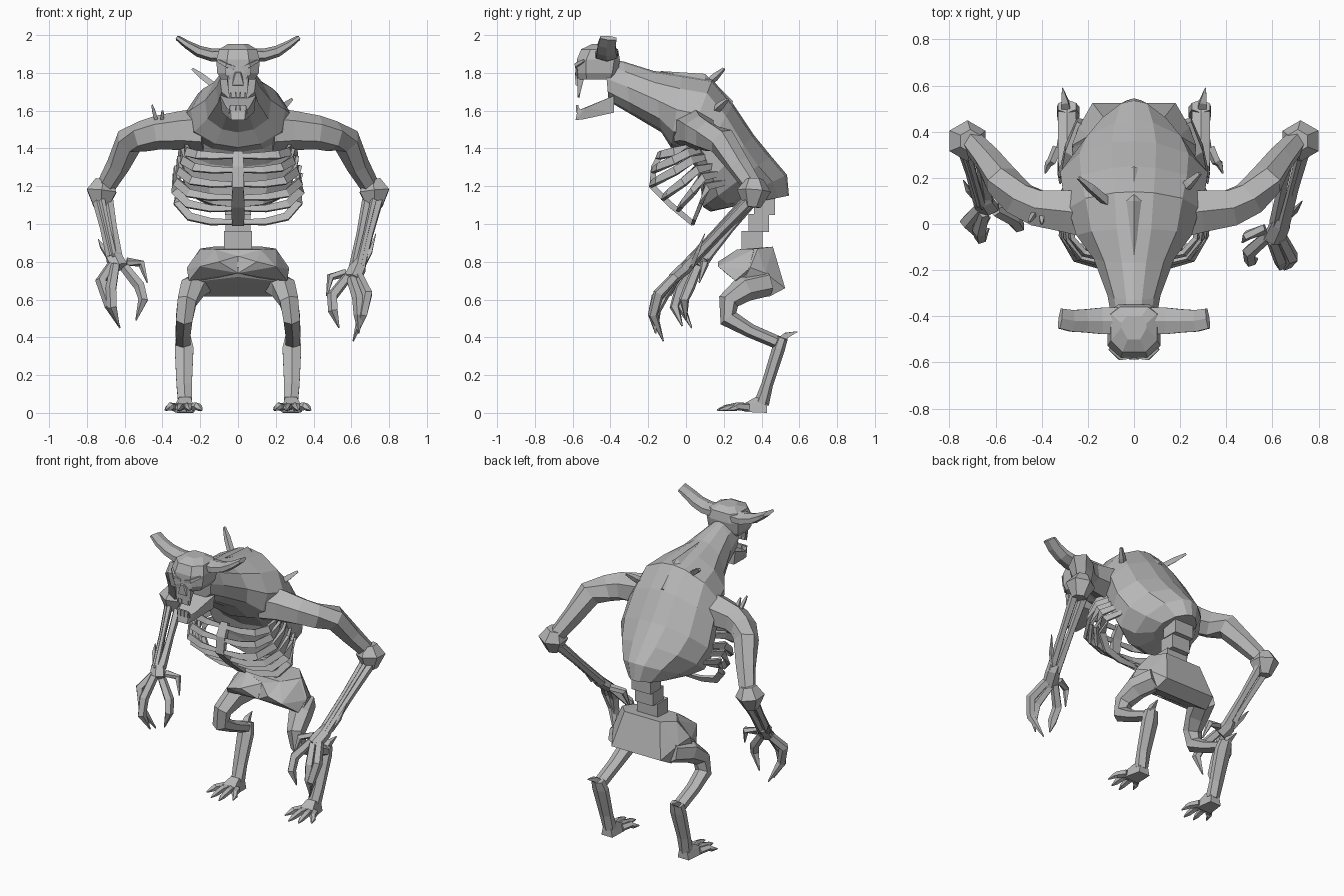
import bpy, bmesh, math
from mathutils import Vector as V

bone = bpy.data.materials.new("bone grey")
bone.diffuse_color = (0.47, 0.47, 0.47, 1)


def finish(name, bm):
    bmesh.ops.recalc_face_normals(bm, faces=bm.faces)
    me = bpy.data.meshes.new(name)
    bm.to_mesh(me)
    bm.free()
    me.materials.append(bone)
    ob = bpy.data.objects.new(name, me)
    bpy.context.collection.objects.link(ob)


def loft(name, rings):
    bm = bmesh.new()
    rs = [[bm.verts.new(p) for p in r] for r in rings]
    n = len(rs[0])
    for a, b in zip(rs, rs[1:]):
        for i in range(n):
            j = (i + 1) % n
            bm.faces.new((a[i], a[j], b[j], b[i]))
    bm.faces.new(rs[0])
    bm.faces.new(rs[-1])
    finish(name, bm)


def tube(name, pts, radii, ref=(1, 0, 0), sides=6, s=1):
    """Faceted limb along pts; radii are numbers or (along ref, across ref)."""
    pts = [V((p[0] * s, p[1], p[2])) for p in pts]
    rings = []
    for i, p in enumerate(pts):
        t = (pts[min(i + 1, len(pts) - 1)] - pts[max(i - 1, 0)]).normalized()
        u = V(ref) - t * t.dot(V(ref))
        u.normalize()
        w = t.cross(u)
        r = radii[i]
        a, b = r if isinstance(r, tuple) else (r, r)
        angs = [2 * math.pi * (k + 0.5) / sides for k in range(sides)]
        rings.append([p + u * a * math.cos(g) + w * b * math.sin(g) for g in angs])
    loft(name, rings)


def hull(name, pts, s=1, mirror=False):
    bm = bmesh.new()
    for p in pts:
        bm.verts.new((p[0] * s, p[1], p[2]))
        if mirror and p[0]:
            bm.verts.new((-p[0], p[1], p[2]))
    res = bmesh.ops.convex_hull(bm, input=bm.verts)
    junk = {g for g in res["geom_interior"] + res["geom_unused"] if isinstance(g, bmesh.types.BMVert)}
    bmesh.ops.delete(bm, geom=list(junk), context='VERTS')
    bmesh.ops.dissolve_limit(bm, angle_limit=0.02, verts=bm.verts, edges=bm.edges)
    finish(name, bm)


def box(name, c, d):
    hull(name, [(c[0] + i * d[0] / 2, c[1] + j * d[1] / 2, c[2] + k * d[2] / 2)
                for i in (-1, 1) for j in (-1, 1) for k in (-1, 1)])


# hunched body: back point (y, z), belly point (y, z), half width
sections = [((-.43, 1.88), (-.41, 1.65), .095), ((-.33, 1.86), (-.29, 1.58), .115),
            ((-.17, 1.81), (-.13, 1.485), .175), ((-.02, 1.79), (-.08, 1.405), .25),
            ((.14, 1.765), (-.01, 1.38), .285), ((.25, 1.635), (.05, 1.30), .31),
            ((.36, 1.47), (.08, 1.18), .32), ((.45, 1.36), (.09, 1.09), .275),
            ((.535, 1.26), (.13, 1.065), .19), ((.545, 1.15), (.24, 1.09), .11)]
half = [(.30, .03), (.74, .19), (1, .48), (.92, .78), (.48, .95)]
prof = [(0, 0)] + half + [(0, 1)] + [(-a, t) for a, t in reversed(half)]
loft("hunched_body", [[(w * a, d[0] + (v[0] - d[0]) * t, d[1] + (v[1] - d[1]) * t)
                       for a, t in prof] for d, v, w in sections])
# ridge along the upper back
hull("back_ridge", [(.04, .1, 1.76), (0, -.14, 1.81), (0, .1, 1.795), (0, .25, 1.65), (.03, .24, 1.63)], mirror=True)

# skull
loft("skull", [[(x * w, y, z) for x, y in
                ((-.5, f), (.5, f), (1, f + .05), (1, b - .03), (.6, b), (-.6, b), (-1, b - .03), (-1, f + .05))]
               for z, w, f, b in ((1.765, .09, -.575, -.37), (1.80, .11, -.58, -.36), (1.87, .115, -.578, -.35),
                                  (1.925, .10, -.555, -.36), (1.952, .055, -.50, -.40))])
hull("upper_jaw", [(.055, -.575, 1.78), (.05, -.575, 1.70), (.06, -.54, 1.77), (.045, -.56, 1.69)], mirror=True)
hull("nose", [(.012, -.588, 1.80), (.03, -.585, 1.735), (.02, -.57, 1.81), (.03, -.56, 1.73)], mirror=True)
hull("lower_jaw", [(.095, -.38, 1.68), (.085, -.38, 1.59), (.06, -.53, 1.615), (.04, -.575, 1.60),
                   (.035, -.585, 1.55), (.045, -.54, 1.555)], mirror=True)
for s in (-1, 1):
    tube("brow", [(.015, -.575, 1.825), (.06, -.58, 1.84), (.105, -.54, 1.865)], [.012, .014, .01], (0, 0, 1), 4, s)
    hull("eye_socket", [(.03, -.586, 1.82), (.07, -.577, 1.825), (.065, -.577, 1.785), (.035, -.586, 1.79),
                        (.05, -.565, 1.80)], s)
    tube("fang", [(.045, -.565, 1.73), (.043, -.57, 1.67)], [.013, .004], sides=4, s=s)
    tube("lower_fang", [(.04, -.56, 1.59), (.04, -.58, 1.63)], [.012, .004], sides=4, s=s)
    # flat horns sweeping outward
    tube("horn", [(.07, -.42, 1.895), (.14, -.42, 1.895), (.21, -.42, 1.915), (.27, -.42, 1.95), (.32, -.41, 1.985)],
         [(.068, .036), (.066, .034), (.058, .03), (.054, .022), (.05, .014)], (0, 1, 0), 6, s)
for x in (-.025, 0, .025):
    box("front_tooth", (x, -.567, 1.69), (.022, .014, .04))
    box("lower_tooth", (x, -.575, 1.61), (.022, .014, .04))

# breastbone and ribs
tube("breastbone", [(0, -.13, 1.38), (0, -.17, 1.30), (0, -.18, 1.20), (0, -.08, 1.10), (0, .04, 1.0)],
     [(.035, .02), (.045, .022), (.04, .022), (.05, .022), (.045, .02)], sides=4)
ribs = [(.27, .00, 1.40, -.15, 1.36), (.29, .01, 1.38, -.175, 1.285), (.31, .03, 1.34, -.185, 1.21),
        (.325, .06, 1.29, -.12, 1.14), (.33, .09, 1.25, -.04, 1.08), (.32, .11, 1.20, .04, 1.01)]
for s in (-1, 1):
    for x, ys, zs, yf, zf in ribs:
        path = [(x * .85, ys + .1, zs + .02), (x, ys, zs)]
        path += [(x * k, ys + (yf - ys) * t, zs + (zf - zs) * q)
                 for k, t, q in ((1, .4, .45), (.80, .85, .85), (.45, .99, .99), (.1, 1, 1))]
        tube("rib", path, [(.02, .01), (.03, .014), (.032, .014), (.03, .014), (.025, .013), (.018, .01)],
             (0, .4, 1), 4, s)

# spine blocks
for y, z, w in ((.35, .915, .15), (.385, 1.005, .13), (.415, 1.095, .14)):
    box("vertebra", (0, y, z), (w, .11, .094))

# pelvis: back half, and a flared wing on each side of a front notch
hull("pelvis", [(.13, .46, .88), (.20, .38, .87), (.12, .27, .865), (.18, .525, .66), (.20, .44, .615),
                (.26, .30, .69), (.27, .34, .77), (0, .25, .72), (.24, .42, .74), (0, .22, .77)], mirror=True)
for s in (-1, 1):
    hull("pelvis_wing", [(.12, .27, .865), (.20, .36, .865), (.10, .17, .80), (.20, .17, .775), (.27, .33, .76),
                         (.26, .26, .70), (0, .21, .74), (0, .25, .83), (.22, .33, .69)], s)

# legs and feet
for s in (-1, 1):
    tube("thigh", [(.19, .43, .69), (.24, .31, .66), (.27, .225, .59), (.285, .225, .50), (.29, .34, .435),
                   (.29, .48, .375)], [.072, .072, (.057, .056), (.05, .052), (.046, .037), (.045, .035)], s=s)
    tube("shin", [(.29, .51, .40), (.285, .49, .34), (.285, .43, .15), (.28, .40, .05)],
         [(.045, .03), (.057, .034), (.047, .031), (.042, .04)], s=s)
    tube("hock_spur", [(.29, .48, .36), (.30, .53, .41), (.31, .59, .43)], [.035, .022, .003], sides=4, s=s)
    hull("foot", [(.24, .43, 0), (.32, .43, 0), (.25, .43, .05), (.31, .43, .05), (.23, .31, .005), (.34, .31, .005),
                  (.24, .31, .05), (.33, .31, .05), (.25, .37, .085), (.31, .37, .085)], s)
    for x0, x1, y1 in ((.24, .19, .22), (.27, .255, .165), (.30, .32, .175), (.33, .385, .22)):
        xm = (x0 + x1) / 2
        tube("toe", [(x0, .33, .03), (xm, .27, .035), ((xm + x1) / 2, y1 + .04, .025), (x1, y1, .015)],
             [.024, .021, .017, .004], sides=5, s=s)

# arms: shared upper arm and elbow, each forearm and hand posed on its own
hands = {1: ((.635, .0, .77), (.605, -.07, .71),
             [[(.64, -.06, .72), (.685, -.145, .63), (.66, -.175, .52), (.61, -.12, .38)],
              [(.60, -.07, .71), (.635, -.155, .61), (.64, -.175, .52), (.64, -.16, .42)],
              [(.58, -.05, .72), (.50, -.12, .62), (.505, -.16, .54), (.535, -.15, .45)],
              [(.57, -.02, .74), (.49, -.05, .72), (.47, -.08, .62)]],
             [(.66, .03, .78), (.70, .06, .85), (.73, .10, .95)]),
         -1: ((.655, .10, .82), (.63, .06, .77),
              [[(.67, .07, .78), (.725, .01, .70), (.68, -.03, .57), (.625, .03, .45)],
               [(.65, .05, .78), (.67, -.03, .66), (.665, -.06, .56), (.63, -.02, .46)],
               [(.60, .06, .77), (.52, .02, .67), (.50, -.01, .60), (.54, .0, .49)],
               [(.59, .09, .80), (.51, .10, .79), (.48, .07, .69)]],
              [(.68, .11, .82), (.72, .15, .88), (.74, .19, .92)])}
for s, (wrist, palm, fingers, spur) in hands.items():
    tube("upper_arm", [(.18, .04, 1.495), (.29, .055, 1.495), (.42, .07, 1.485), (.50, .11, 1.465), (.575, .19, 1.44),
                       (.635, .28, 1.31), (.705, .36, 1.19)],
         [.12, .105, .09, .083, .077, .062, .05], (0, 1, 0), 6, s)
    tube("elbow", [(.71, .36, 1.235), (.722, .36, 1.175), (.725, .35, 1.09)], [.05, .09, .045], sides=6, s=s)
    for dx, dy, r in ((-.035, .01, .028), (.025, -.01, .028), (0, -.04, .018)):
        a = V((.72 + dx, .35 + dy, 1.13))
        b = V(wrist) + V((dx * .6, dy * .6, 0))
        tube("forearm_bone", [a, a.lerp(b, .5), b], [r, r * .8, r], sides=5, s=s)
    tube("palm", [V(wrist) + V((0, .03, .03)), wrist, palm], [(.028, .026), (.048, .035), (.052, .03)], s=s)
    for f in fingers:
        tube("finger", f, [.027, .031, .028, .004] if len(f) == 4 else [.023, .022, .004], sides=5, s=s)
    tube("wrist_spur", spur, [.018, .014, .002], sides=4, s=s)

# bone spikes stuck in the back and one shoulder
for a, b, r in (((-.11, .09, 1.72), (-.24, .20, 1.82), .023), ((.18, .12, 1.57), (.285, .22, 1.66), .025),
                ((-.43, .05, 1.54), (-.455, .01, 1.63), .014), ((-.40, .04, 1.54), (-.40, .0, 1.60), .014)):
    tube("spike", [a, V(a).lerp(V(b), .6), b], [r, r * .9, r * .4], (0, 1, 0), 4)
